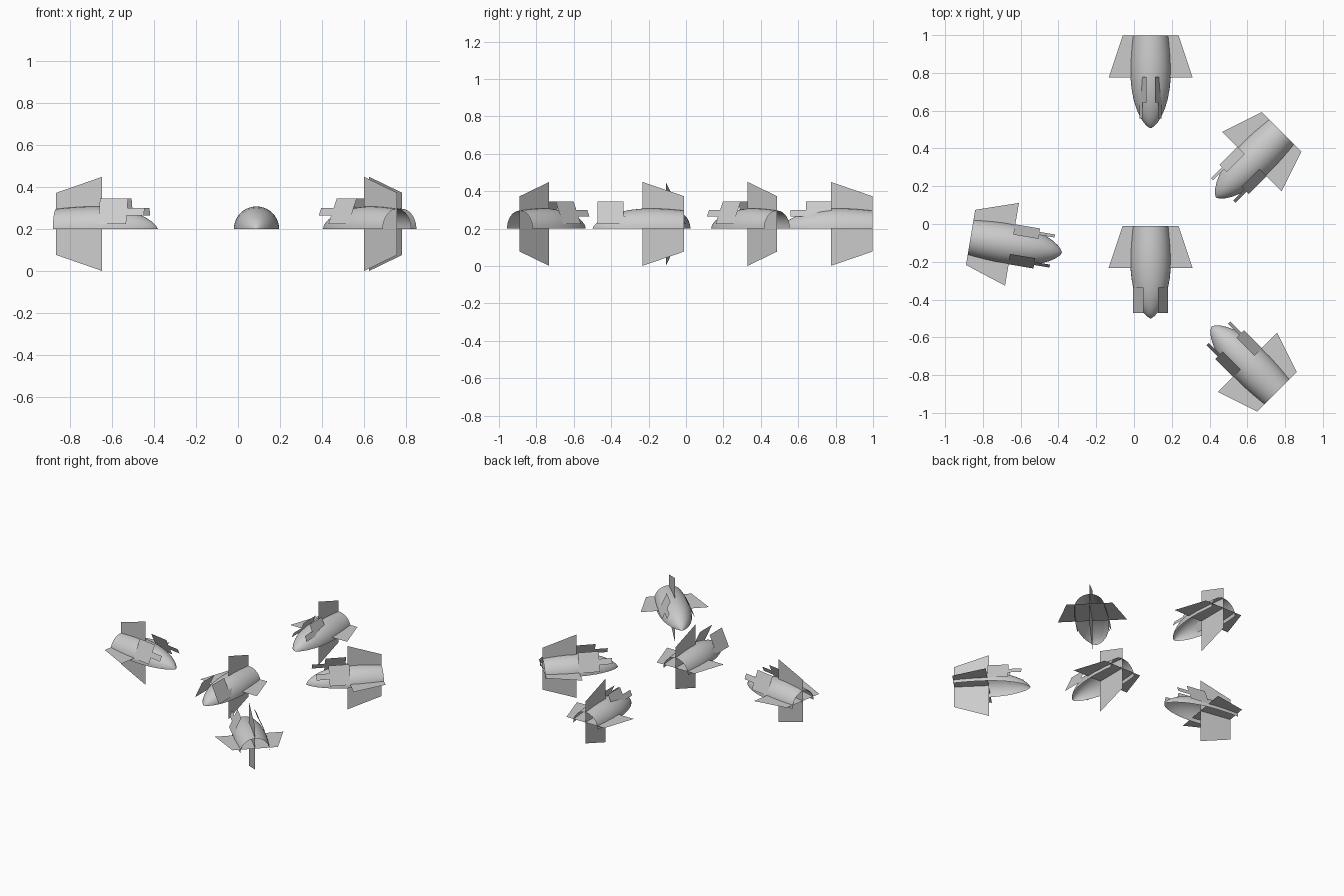
import bpy, bmesh, math
from mathutils import Matrix

if "Cube" in bpy.data.objects:
    bpy.data.objects.remove(bpy.data.objects["Cube"])

grey = bpy.data.materials.new("light_grey")
grey.diffuse_color = (0.6, 0.6, 0.6, 1)
grey.use_nodes = True
grey.node_tree.nodes["Principled BSDF"].inputs["Base Color"].default_value = grey.diffuse_color

# hull profile: distance from tail, radius
PROFILE = [(0, .096), (.05, .101), (.1, .105), (.16, .108), (.22, .107), (.28, .101),
           (.34, .090), (.39, .074), (.43, .056), (.46, .037), (.48, .018), (.49, .002)]
BASE, MID = 0.20, 0.225
SEG = 20


def finish(bm, name, place):
    me = bpy.data.meshes.new(name)
    bm.to_mesh(me)
    bm.free()
    me.materials.append(grey)
    ob = bpy.data.objects.new(name, me)
    ob.matrix_world = place
    bpy.context.collection.objects.link(ob)
    return ob


def sheet(bm, pts):
    bm.faces.new([bm.verts.new(p) for p in pts])


def hull(place):
    # open half shell, nose along local +x
    bm = bmesh.new()
    rings = []
    for x, r in PROFILE:
        angles = [math.pi * i / SEG for i in range(SEG + 1)]
        rings.append([bm.verts.new((x, r * math.cos(a), BASE + r * math.sin(a))) for a in angles])
    for a, b in zip(rings, rings[1:]):
        for i in range(SEG):
            bm.faces.new((a[i], b[i], b[i + 1], a[i + 1]))
    for p in finish(bm, "hull", place).data.polygons:
        p.use_smooth = True


def fins(place):
    # crossed thin tail fins
    bm = bmesh.new()
    sheet(bm, [(0, -.148, MID), (.222, -.222, MID), (.222, .222, MID), (0, .148, MID)])
    finish(bm, "horizontal_fin", place)
    bm = bmesh.new()
    sheet(bm, [(0, 0, MID - .148), (.222, 0, MID - .224), (.222, 0, MID + .224), (0, 0, MID + .148)])
    finish(bm, "vertical_fin", place)


def side_plates(place, main, small, small_z, top):
    # thin plates leaning inwards on both sides, each with a short tab
    for side, label in ((1, "left"), (-1, "right")):
        bm = bmesh.new()
        for (x0, x1), (z0, z1) in ((main, (.225, .345)), (small, small_z)):
            y0, y1 = (side * (top + .46 * (.345 - z)) for z in (z0, z1))
            pts = [(x0, y0, z0), (x1, y0, z0), (x1, y1, z1), (x0, y1, z1)]
            sheet(bm, pts[::-side])
        finish(bm, label + "_side_plate", place)


# tail position, heading, main plate span, tab span, tab heights, plate top offset
FRONT = ((.22, .355), (.355, .438), (.265, .30))
CRAFT = [
    (.088, .997, -90, *FRONT, .022),
    (.088, -.01, -90, (.325, .462), (.25, .325), (.235, .268), .038),
    (-.865, -.071, -9.5, *FRONT, .052),
    (.781, .487, -135, *FRONT, .055),
    (.757, -.889, 135, *FRONT, .052),
]
for x, y, heading, main, small, small_z, top in CRAFT:
    place = Matrix.Translation((x, y, 0)) @ Matrix.Rotation(math.radians(heading), 4, 'Z')
    hull(place)
    fins(place)
    side_plates(place, main, small, small_z, top)
